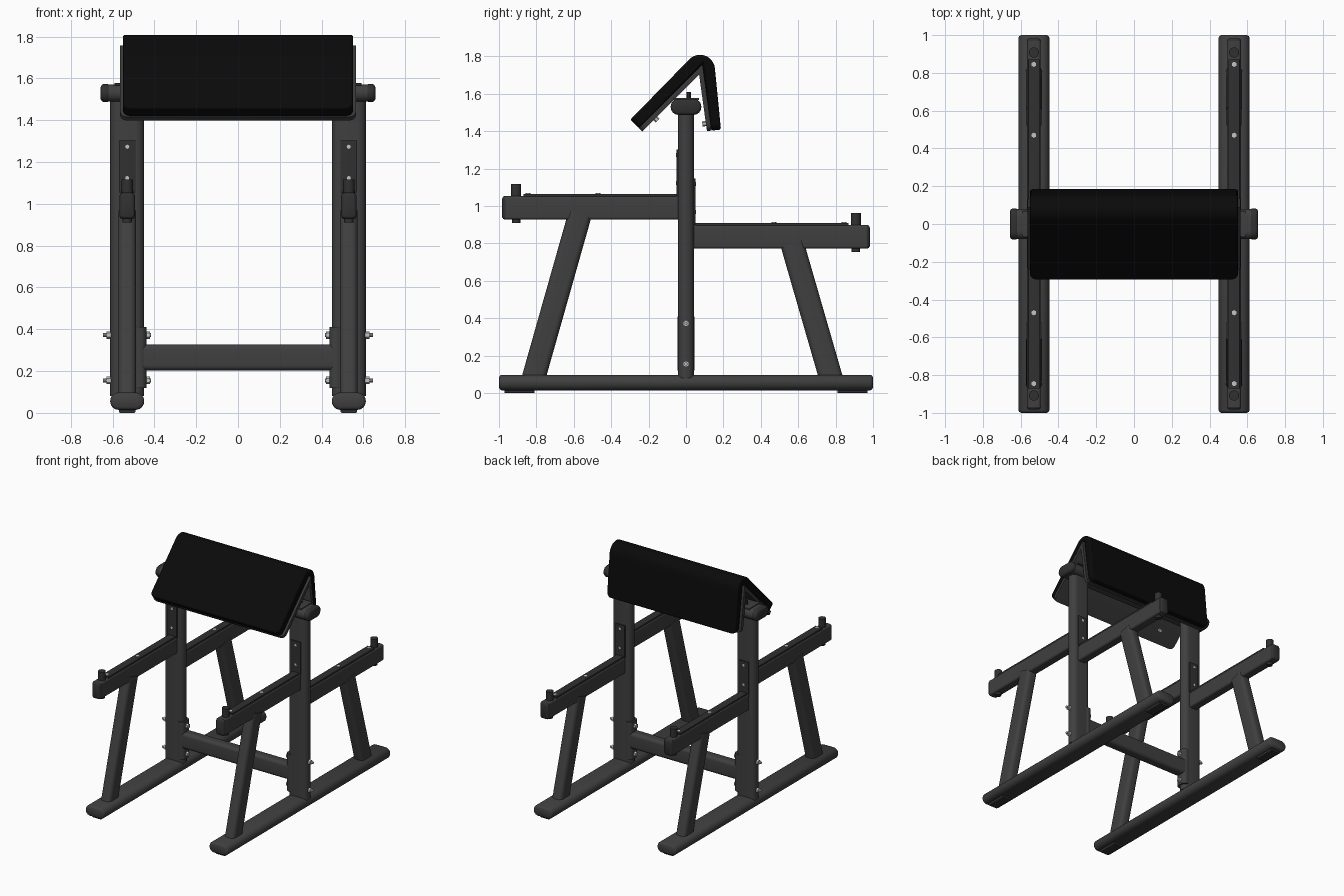
import bpy, bmesh, math
from mathutils import Vector

if "Cube" in bpy.data.objects:
    bpy.data.objects.remove(bpy.data.objects["Cube"])


def material(name, c):
    m = bpy.data.materials.new(name)
    m.diffuse_color = (c, c, c, 1)
    m.use_nodes = True
    m.node_tree.nodes["Principled BSDF"].inputs["Base Color"].default_value = m.diffuse_color
    return m


FRAME = material("dark grey steel", 0.05)
RUBBER = material("charcoal rubber", 0.03)
BOARD = material("grey backing", 0.042)
PAD = material("black upholstery", 0.003)
BOLT = material("bright bolt", 0.55)


def finish(name, bm, mat):
    bmesh.ops.recalc_face_normals(bm, faces=bm.faces)
    me = bpy.data.meshes.new(name)
    bm.to_mesh(me)
    bm.free()
    me.materials.append(mat)
    me.shade_smooth()
    me.set_sharp_from_angle(angle=math.radians(35))
    ob = bpy.data.objects.new(name, me)
    bpy.context.collection.objects.link(ob)
    return ob


def outline(w, h, r, seg=6):
    """Rounded rectangle, w by h, corner radius r."""
    pts = []
    for k, (sx, sy) in enumerate([(1, 1), (-1, 1), (-1, -1), (1, -1)]):
        for i in range(seg + 1):
            a = math.pi / 2 * (k + i / seg)
            pts.append((sx * (w / 2 - r) + r * math.cos(a),
                        sy * (h / 2 - r) + r * math.sin(a)))
    return pts


def tube(name, p0, p1, w, h, r, mat=FRAME, chamfer=0.0):
    """Rounded bar from p0 to p1; w runs along x (along y for an x bar)."""
    p0, p1 = Vector(p0), Vector(p1)
    d = (p1 - p0).normalized()
    side = Vector((0, 1, 0)) if abs(d.x) > 0.9 else Vector((1, 0, 0))
    up = d.cross(side)
    length = (p1 - p0).length
    rings = [(0, 0), (length, 0)]
    if chamfer:
        c = chamfer
        rings = [(0, c), (c * 0.4, c * 0.3), (c, 0),
                 (length - c, 0), (length - c * 0.4, c * 0.3), (length, c)]
    bm = bmesh.new()
    loops = []
    for t, c in rings:
        pts = outline(w - 2 * c, h - 2 * c, max(r - c, 0.002))
        loops.append([bm.verts.new(p0 + d * t + side * a + up * b) for a, b in pts])
    n = len(loops[0])
    for la, lb in zip(loops, loops[1:]):
        for i in range(n):
            bm.faces.new((la[i], la[(i + 1) % n], lb[(i + 1) % n], lb[i]))
    bm.faces.new(loops[0])
    bm.faces.new(loops[-1])
    return finish(name, bm, mat)


def rod(name, centre, axis, radius, depth, mat, sides=20):
    bm = bmesh.new()
    bmesh.ops.create_cone(bm, cap_ends=True, segments=sides, radius1=radius,
                          radius2=radius, depth=depth)
    ob = finish(name, bm, mat)
    ob.location = centre
    ob.rotation_euler = Vector(axis).to_track_quat('Z', 'Y').to_euler()
    return ob


def bolt(centre, axis):
    rod("bolt", centre, axis, 0.014, 0.026, BOLT, 6)


def panel(name, profile, half, mat, round_r, edge_r):
    """Extrude a yz profile along x, rounding the lower corners."""
    bm = bmesh.new()
    ends = [[bm.verts.new((x, y, z)) for y, z in profile] for x in (-half, half)]
    n = len(profile)
    for i in range(n):
        j = (i + 1) % n
        bm.faces.new((ends[0][i], ends[0][j], ends[1][j], ends[1][i]))
    for e in ends:
        bm.faces.new(e)
    low = [e for e in bm.edges if all(v.co.z < 1.48 for v in e.verts)
           and e.verts[0].co.x * e.verts[1].co.x > 0]
    bmesh.ops.bevel(bm, geom=low, offset=round_r, segments=5, profile=0.5,
                    affect='EDGES')
    ob = finish(name, bm, mat)
    if edge_r:
        b = ob.modifiers.new("soft edge", 'BEVEL')
        b.width, b.segments = edge_r, 3
        b.angle_limit = math.radians(50)
    return ob


for s in (-1, 1):
    x = 0.53 * s
    # Floor rail, rubber feet and upright
    tube("floor_rail", (x, -1, 0.056), (x, 1, 0.056), 0.163, 0.083, 0.041, chamfer=0.014)
    tube("upright", (x, 0, 0.08), (x, 0, 1.53), 0.163, 0.084, 0.0415)
    for e in (-1, 1):
        tube("rubber_foot", (x, e * 0.81, 0.012), (x, e * 0.97, 0.012),
             0.08, 0.024, 0.008, RUBBER)

    # Arms: direction, centre height, brace bottom and top
    for e, zc, yb, yt in ((-1, 0.99, 0.812, 0.575), (1, 0.835, 0.772, 0.575)):
        top = zc + 0.063
        tube("arm", (x, 0, zc), (x, e * 0.968, zc), 0.072, 0.126, 0.014)
        tube("arm_cap", (x, e * 0.955, zc), (x, e * 0.983, zc), 0.074, 0.126, 0.02,
             RUBBER, 0.013)
        tube("arm_wear_plate", (x, e * 0.05, top + 0.004), (x, e * 0.87, top + 0.004),
             0.06, 0.014, 0.003, RUBBER)
        tube("upright_wear_plate", (x, e * 0.044, top), (x, e * 0.044, top + 0.25),
             0.08, 0.014, 0.003, RUBBER)
        for y in (0.47, 0.845):
            bolt((x, e * y, top + 0.002), (0, 0, 1))
        for dz in (0.07, 0.22):
            rod("plate_screw", (x, e * 0.047, top + dz), (0, 1, 0), 0.01, 0.012, BOLT, 8)
        # Stop peg through the arm
        rod("stop_peg", (x, e * 0.908, zc + 0.065), (0, 0, 1), 0.027, 0.125, RUBBER)
        rod("peg_end", (x, e * 0.908, zc), (0, 0, 1), 0.022, 0.16, RUBBER)
        # Sloping brace, run on a little into rail and arm
        a, b = Vector((x, e * yb, 0.09)), Vector((x, e * yt, zc - 0.063))
        u = (b - a).normalized() * 0.03
        tube("brace", a - u * 0.5, b + u, 0.085, 0.126, 0.03)

    # Mounting sleeve of the spreader, with through bolts
    tube("spreader_sleeve", (s * 0.469, 0, 0.12), (s * 0.469, 0, 0.41), 0.064, 0.092, 0.031)
    for z in (0.155, 0.372):
        rod("bolt_shank", (x, 0, z), (1, 0, 0), 0.009, 0.23, BOLT, 10)
        rod("bolt_head", (s * 0.618, 0, z), (1, 0, 0), 0.018, 0.02, BOLT, 6)
        rod("bolt_nut", (s * 0.43, 0, z), (1, 0, 0), 0.018, 0.02, BOLT, 6)

    # Top beam end cap, seat plate and stud
    tube("beam_cap", (s * 0.61, 0, 1.53), (s * 0.657, 0, 1.53), 0.164, 0.086, 0.042,
         RUBBER, 0.014)
    tube("beam_plate", (s * 0.47, 0, 1.572), (s * 0.59, 0, 1.572), 0.14, 0.01, 0.003)
    rod("beam_stud", (x, 0.015, 1.585), (0, 0, 1), 0.011, 0.05, RUBBER, 10)
    # Pad fixing bolts
    bolt((s * 0.38, -0.16, 1.465), (0, 0.707, -0.707))
    bolt((s * 0.38, 0.1, 1.44), (0, -0.99, -0.137))

# Cross members
tube("spreader", (-0.46, 0, 0.265), (0.46, 0, 0.265), 0.084, 0.125, 0.025)
tube("top_beam", (-0.63, 0, 1.53), (0.63, 0, 1.53), 0.16, 0.082, 0.04)

# Backing boards under the folded cushion
panel("front_board", [(-0.235, 1.398), (0.07, 1.703), (0.088, 1.757), (-0.253, 1.416)],
      0.564, BOARD, 0.035, 0)
panel("rear_board", [(0.07, 1.703), (0.112, 1.40), (0.137, 1.403), (0.088, 1.757)],
      0.564, BOARD, 0.035, 0)

# Folded cushion with a rounded ridge
ridge = [(0.075 + 0.08 * math.cos(math.radians(t)), 1.728 + 0.08 * math.sin(math.radians(t)))
         for t in [135 - 127 * i / 12 for i in range(13)]]
panel("cushion", [(-0.298, 1.461)] + ridge
      + [(0.187, 1.408), (0.137, 1.403), (0.088, 1.757), (-0.253, 1.416)],
      0.55, PAD, 0.035, 0.01)
